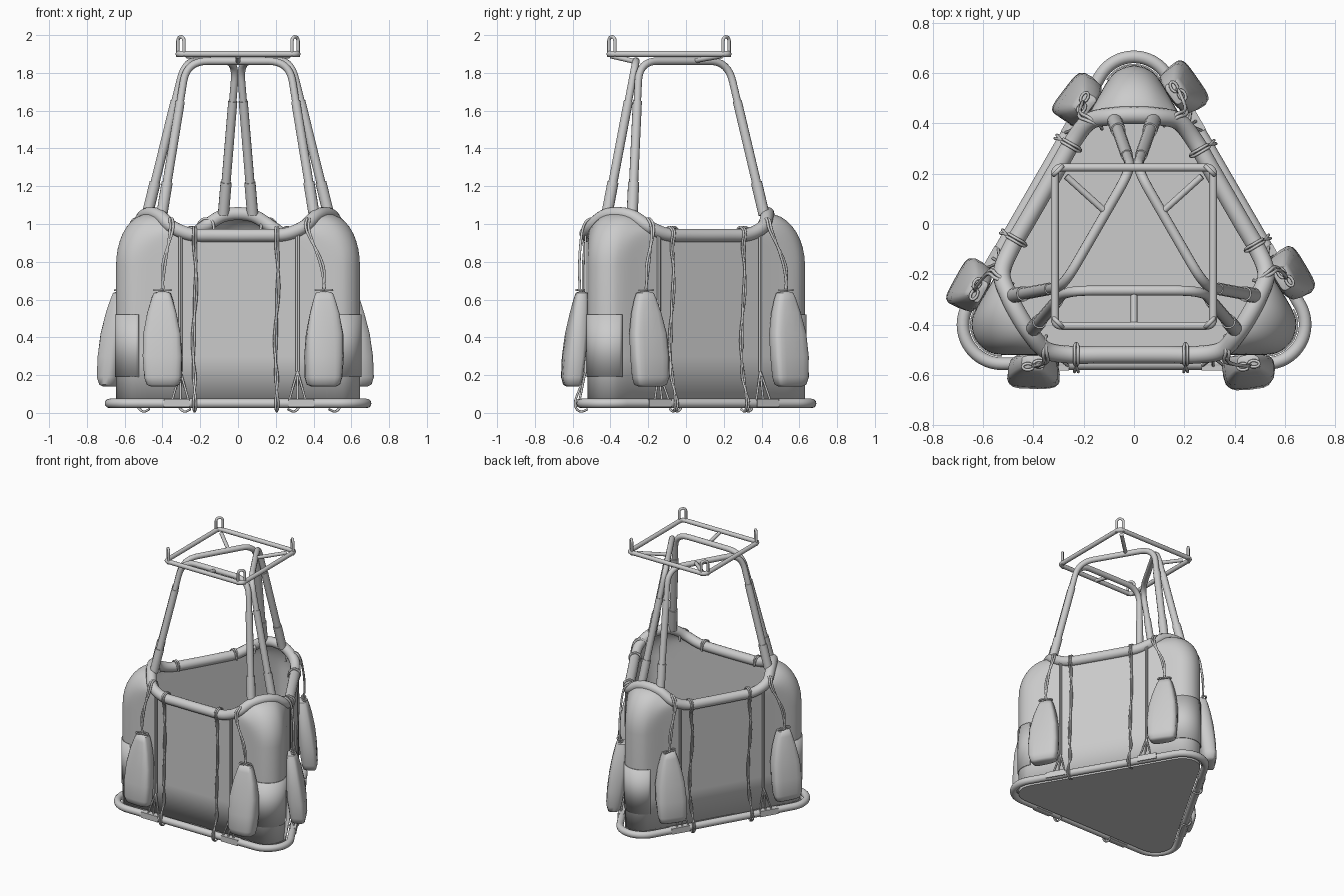
import bpy, bmesh, math, random
from mathutils import Vector, Matrix

if "Cube" in bpy.data.objects:
    bpy.data.objects.remove(bpy.data.objects["Cube"])

random.seed(4)
C = Vector((0, -0.097, 0))          # axis of the three-fold symmetry


def turn(p, k):
    return C + Matrix.Rotation(math.radians(120 * k), 3, 'Z') @ (Vector(p) - C)


def thirds(paths):
    return [[turn(p, k) for p in path] for path in paths for k in range(3)]


def tube(name, paths, r, cyclic=False, res=4):
    cu = bpy.data.curves.new(name, 'CURVE')
    cu.dimensions = '3D'
    cu.bevel_depth, cu.bevel_resolution, cu.use_fill_caps = r, res, True
    for path in paths:
        s = cu.splines.new('POLY')
        s.points.add(len(path) - 1)
        for q, p in zip(s.points, path):
            q.co = (*p, 1)
        s.use_cyclic_u = cyclic
    tmp = bpy.data.objects.new(name, cu)
    bpy.context.collection.objects.link(tmp)
    me = bpy.data.meshes.new_from_object(tmp.evaluated_get(bpy.context.evaluated_depsgraph_get()))
    bpy.data.objects.remove(tmp)
    ob = bpy.data.objects.new(name, me)
    bpy.context.collection.objects.link(ob)
    return ob


def smooth(pts, n=5, closed=False):
    P = [Vector(p) for p in pts]
    m, out = len(P), []
    at = (lambda i: P[i % m]) if closed else (lambda i: P[min(max(i, 0), m - 1)])
    for i in range(m if closed else m - 1):
        a, b, c, d = (at(i + j) for j in (-1, 0, 1, 2))
        for j in range(n):
            t = j / n
            out.append(0.5 * (2*b + (c - a)*t + (2*a - 5*b + 4*c - d)*t*t + (3*b - a - 3*c + d)*t**3))
    return out if closed else out + [P[-1]]


def fillet(pts, r, closed=False, n=8):
    P = [Vector(p) for p in pts]
    out = []
    for i, p in enumerate(P):
        if not closed and i in (0, len(P) - 1):
            out.append(p)
            continue
        a = p + (P[i - 1] - p).normalized() * r
        b = p + (P[(i + 1) % len(P)] - p).normalized() * r
        out += [a*(1-t)**2 + p*2*t*(1-t) + b*t*t for t in (j / n for j in range(n + 1))]
    return out


def mesh(name, grids, closed=True, caps=False, thick=0, angle=40):
    bm = bmesh.new()
    for rings in grids:
        vs = [[bm.verts.new(p) for p in ring] for ring in rings]
        n = len(vs[0])
        for lo, hi in zip(vs, vs[1:]):
            for i in range(n if closed else n - 1):
                j = (i + 1) % n
                bm.faces.new((lo[i], lo[j], hi[j], hi[i]))
        if caps:
            bm.faces.new(vs[0][::-1])
            bm.faces.new(vs[-1])
    me = bpy.data.meshes.new(name)
    bm.to_mesh(me)
    bm.free()
    ob = bpy.data.objects.new(name, me)
    bpy.context.collection.objects.link(ob)
    if thick:
        m = ob.modifiers.new('thickness', 'SOLIDIFY')
        m.thickness, m.offset = abs(thick), math.copysign(1, thick)
    bpy.ops.object.select_all(action='DESELECT')
    ob.select_set(True)
    bpy.context.view_layer.objects.active = ob
    bpy.ops.object.shade_smooth_by_angle(angle=math.radians(angle))
    return ob


def outline(half):
    """Closed loop from half a side: middle of the side to the corner tip."""
    side = [(-x, y, z) for x, y, z in half[::-1]] + half[:-1]
    return smooth([turn((x, y + C.y, z), k) for k in range(3) for x, y, z in side], 6, True)


# rim and wall: foot outline lofted to the wavy rim
rim = outline([(.12, -.423, .94), (.25, -.423, .945), (.35, -.405, .985), (.41, -.34, 1.04), (.459, -.265, 1.055)])
foot = outline([(.2, -.4235, .05), (.4, -.4235, .05), (.526, -.4235, .05), (.586, -.407, .05), (.630, -.363, .05)])
tube('rim_tube', [rim], .035, True, 5)
rings = [[Vector((p.x, p.y, z)) for p in foot] for z in (.05, .3, .55)]
for i in range(10):
    a = math.pi / 2 * i / 9
    rings.append([Vector((*(f.lerp(r, 1 - math.cos(a))).xy, .78 + (r.z - .78) * math.sin(a)))
                  for f, r in zip(foot, rim)])
mesh('basket_wall', [rings], thick=-.015)
mesh('floor', [[[Vector((p.x, p.y, z)) for p in foot] for z in (.03, .065)]], caps=True)


# rounded corner guards and base tube
def corner(r, z, n=16):
    return [(.526 + r * math.cos(math.radians(t)), -.40 + r * math.sin(math.radians(t)), z)
            for t in (-90 + 120 * i / n for i in range(n + 1))]


mesh('corner_guard', [[[turn(p, k) for p in corner(.121, z)] for z in (.19, .52)] for k in range(3)],
     closed=False, thick=.006)
tube('base_tube', [[turn(p, k) for k in range(3) for p in corner(.155, .05)]], .025, True)

# suspension arches with leg sleeves
foot_r, knee = Vector((.403, -.419, 1.05)), Vector((.271, -.265, 1.862))
flip = lambda p: Vector((-p[0], p[1], p[2]))
tube('suspension_arch', thirds([fillet([flip(foot_r), flip(knee), knee, foot_r], .11)]), .02)
for name, zt, r in (('leg_sleeve', 1.65, .0245), ('leg_socket', 1.22, .03)):
    top = foot_r.lerp(knee, (zt - 1.05) / .812)
    tube(name, thirds([[foot_r, top], [flip(foot_r), flip(top)]]), r)

# square load frame with struts and corner hooks
h, fy = .315, -.09
corners = [(-1, -1), (1, -1), (1, 1), (-1, 1)]
tube('load_frame', [fillet([(h*x, fy + h*y, 1.9) for x, y in corners], .03, True, 5)], .016, True)
tube('frame_strut', [[(0, -.4, 1.89), (0, -.27, 1.86)], [(.27, .19, 1.89), (.115, .05, 1.865)],
                     [(-.27, .19, 1.89), (-.115, .05, 1.865)]], .013)
hooks = []
for x, y in corners:
    c = Vector((.302 * x, fy + .302 * y, 0))
    d = Vector((-y, x, 0)).normalized() * .023
    hooks.append([c - d + Vector((0, 0, 1.885))] +
                 [c - d * math.cos(a) + Vector((0, 0, 1.968 + .023 * math.sin(a)))
                  for a in (math.pi * i / 10 for i in range(11))] + [c + d + Vector((0, 0, 1.885))])
tube('frame_hook', hooks, .009)

# hanging sandbags: squarish soft rings with a gathered neck
bags, cords, knots = [], [], []
for bx, rx in ((-.40, -.355), (.455, .37)):
    for k in range(3):
        yaw, ph, n = random.uniform(-.12, .12), random.uniform(0, 6), 20
        levels = []
        for z, w, d in ((.14, .13, .06), (.15, .175, .09), (.19, .198, .11), (.3, .206, .12), (.42, .196, .115),
                        (.53, .155, .095), (.6, .115, .075), (.635, .09, .06), (.642, .04, .03)):
            cy, ring = -.602 + .05 * max(0, z - .2) / .44, []
            for i in range(n):
                a = math.tau * i / n
                ca, sa = math.cos(a), math.sin(a)
                wob = 1 + .05 * math.sin(3 * a + ph + 7 * z)
                x = math.copysign(abs(ca) ** .55, ca) * w / 2 * wob
                y = math.copysign(abs(sa) ** .55, sa) * d / 2 * wob
                ring.append(turn((bx + x * math.cos(yaw) - y * math.sin(yaw),
                                  cy + x * math.sin(yaw) + y * math.cos(yaw), z), k))
            levels.append(ring)
        bags.append(levels)
    for o in (-.006, .008):
        cords.append(smooth([(bx + o, -.56, .63), (bx * .98 - o, -.565, .78), (rx + o, -.55, .96),
                             (rx + o, -.515, 1.025), (rx, -.46, 1.015), (rx * .98, -.445, .96)]))
    for s in (-1, 1):
        knots.append([(bx + s * .022 + .022 * math.cos(a), -.562 + .013 * math.sin(a) + s * .006, .65)
                      for a in (math.tau * i / 10 for i in range(10))])
mesh('sandbag', bags, caps=True, angle=50)
tube('sandbag_cord', thirds(cords), .007, res=2)
tube('sandbag_knot', thirds(knots), .006, True, 2)

# lashing ropes looped over the rim and under the base tube
lash = []
for x in (-.23, .205):
    for o in (-.006, .007):
        wave = [(x + o * math.cos(i * 1.3) + .008 * math.sin(i * .9), -.54 - .006 * math.sin(i), .88 - .1 * i)
                for i in range(8)]
        lash.append(smooth([(x, -.475, .92), (x + o, -.485, .965), (x + o, -.52, .983), (x + o, -.558, .955)]
                           + wave + [(x + o, -.585, .07), (x + o, -.582, .025), (x, -.555, .007), (x, -.52, .02)], 4))
tube('lashing_rope', thirds(lash), .006, res=2)

# vertical stays ending in bridles on small base blocks
stays, blocks = [], []
for x in (-.305, .315):
    s = math.copysign(1, x)
    stays += [[(x + o, -.532, .98), (x + o, -.532, .22)] for o in (-.005, .005)]
    stays += [[(x, -.532, .22), (x + o, -.565, .06)] for o in (-.045, 0, .045)]
    bx = x + s * .02
    for k in range(3):
        blocks.append([[turn((bx + a * .067, -.56 + b * .022, z), k) for a, b in corners] for z in (.03, .073)])
tube('stay_cable', thirds(stays), .006, res=2)
mesh('base_block', blocks, caps=True)
